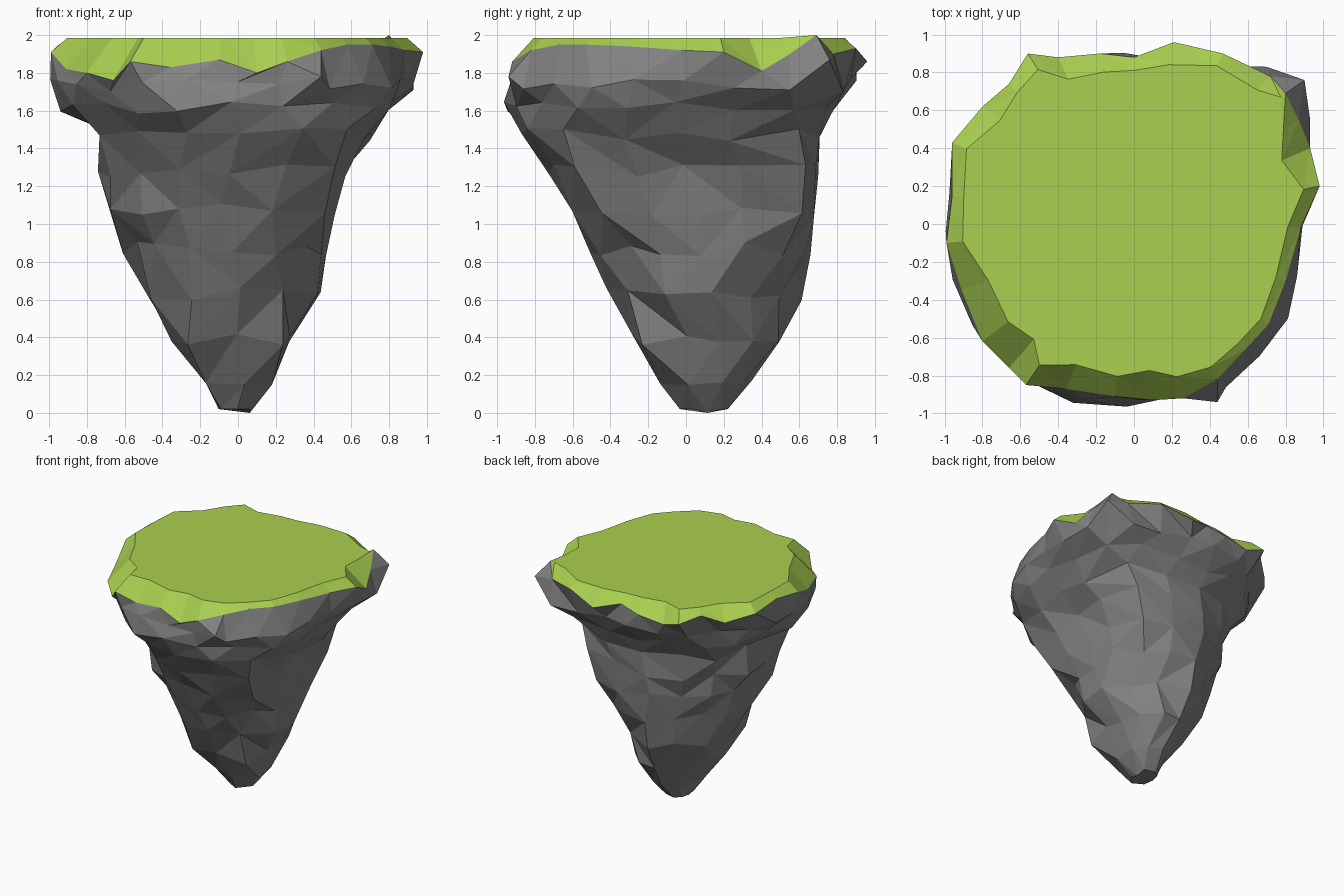
import bpy, bmesh, math, random
from mathutils import Vector

random.seed(4)
if "Cube" in bpy.data.objects:
    bpy.data.objects.remove(bpy.data.objects["Cube"])


def material(name, colour):
    mat = bpy.data.materials.new(name)
    mat.use_nodes = True
    mat.diffuse_color = (*colour, 1)
    node = next(n for n in mat.node_tree.nodes if n.type == "BSDF_PRINCIPLED")
    node.inputs["Base Color"].default_value = (*colour, 1)
    node.inputs["Roughness"].default_value = 0.9
    return mat


def finish(bm, name, mat):
    mesh = bpy.data.meshes.new(name)
    bm.to_mesh(mesh)
    bm.free()
    mesh.materials.append(mat)
    bpy.context.collection.objects.link(bpy.data.objects.new(name, mesh))


def bridge(bm, lower, upper):
    """Zip two rings of (angle, vertex) with different counts into triangles."""
    i = j = 0
    n, m = len(lower), len(upper)
    while i < n or j < m:
        next_low = lower[(i + 1) % n][0] + math.tau * ((i + 1) // n)
        next_up = upper[(j + 1) % m][0] + math.tau * ((j + 1) // m)
        a, b = lower[i % n][1], upper[j % m][1]
        if j >= m or (i < n and next_low <= next_up):
            bm.faces.new((a, lower[(i + 1) % n][1], b))
            i += 1
        else:
            bm.faces.new((a, upper[(j + 1) % m][1], b))
            j += 1


def make_ring(bm, points):
    """Add (angle, point) pairs as vertices, ordered by angle."""
    return [(a, bm.verts.new(p)) for a, p in sorted(points, key=lambda q: q[0])]


def angle_of(p):
    return math.atan2(p.y, p.x) % math.tau


# Ragged rim shared by the grass and the rock
rim = [Vector(p) for p in (
    (.98, .20, 1.91), (.93, .40, 1.81), (.87, .55, 1.90), (.80, .69, 2.0),
    (.72, .78, 1.90), (.47, .90, 1.93), (.21, .96, 1.86), (0, .88, 1.92),
    (-.18, .90, 1.88), (-.40, .88, 1.85), (-.56, .90, 1.90), (-.66, .74, 1.94),
    (-.80, .62, 1.87), (-.96, .43, 1.92), (-.96, .15, 1.94), (-.99, -.10, 1.91),
    (-.91, -.35, 1.82), (-.80, -.62, 1.80), (-.66, -.76, 1.76), (-.57, -.85, 1.86),
    (-.36, -.87, 1.83), (-.10, -.91, 1.87), (.10, -.93, 1.80), (.26, -.92, 1.86),
    (.44, -.82, 1.92), (.58, -.67, 1.95), (.71, -.53, 1.95), (.80, -.30, 1.94),
    (.88, -.02, 1.92))]

# Grass cap: flat top, with a skirt that is wider where the rim droops
TOP = 1.985
bm = bmesh.new()
edge = make_ring(bm, [(angle_of(p), p) for p in rim])
flat = []
for p in rim:
    s = .97 - .75 * max(0, TOP - p.z)
    flat.append((angle_of(p), (p.x * s, p.y * s, TOP)))
flat = make_ring(bm, flat)
bridge(bm, edge, flat)
bm.faces.new([v for _, v in flat])
finish(bm, "grass_cap", material("grass green", (.40, .63, .08)))

# Rock body rows: height, sides, roughness, then the reach from the centre
# line in eight directions, turning from +x through +y
rows = (
    (.02, 8, 0, (.06, .19, .25, .18, .10, .05, .03, .06)),
    (.16, 8, .02, (.18, .28, .47, .25, .17, .28, .13, .18)),
    (.39, 12, .05, (.28, .42, .65, .38, .36, .36, .30, .36)),
    (.63, 12, .06, (.46, .47, .65, .53, .49, .45, .42, .40)),
    (.87, 16, .07, (.49, .61, .68, .60, .61, .55, .54, .48)),
    (1.08, 16, .07, (.52, .78, .70, .67, .70, .69, .62, .72)),
    (1.28, 16, .07, (.58, .86, .71, .70, .75, .74, .75, .85)),
    (1.47, 16, .07, (.70, .91, .71, .75, .76, .85, .87, .92)),
    (1.61, 20, .06, (.83, .96, .80, .86, .92, .95, .95, .94)),
    (1.74, 24, .05, (.90, 1.02, .88, .92, 1.0, 1.0, .95, .96)))


def rock_row(z, sides, rough, reach):
    cx, cy = (reach[0] - reach[4]) / 2, (reach[2] - reach[6]) / 2
    points = []
    for k in range(sides):
        a = (k + random.uniform(0, .2)) / sides * math.tau
        c, s = math.cos(a), math.sin(a)
        # Softened octagon that touches all eight reaches
        total = 0
        for n, h in enumerate(reach):
            u, v = math.cos(n * math.pi / 4), math.sin(n * math.pi / 4)
            total += max(0, (c * u + s * v) / (h - cx * u - cy * v)) ** 10
        # Slanting saw-tooth ledges wind down around the body
        ledge = (a * 5 / math.tau + z * 2.2) % 1
        r = total ** -.1 * (1.03 - rough * (ledge + random.uniform(-.2, .5)))
        dz = random.uniform(-.6, .6) * rough
        points.append((a, (cx + r * c, cy + r * s, z + dz)))
    return points


bm = bmesh.new()
points = [rock_row(*row) for row in rows]
# Bulges that stick out beyond the grass replace the upper points beside them
for bulge in ((.90, .76, 1.87), (.93, .55, 1.71), (.70, .83, 1.70), (.44, -.94, 1.78)):
    angle = angle_of(Vector(bulge))
    points[-1] = [q for q in points[-1]
                  if len(q) == 3 or abs(q[0] - angle) > .12]
    points[-1].append((angle, bulge, "bulge"))
points[-1] = [q[:2] for q in points[-1]]
rings = [make_ring(bm, p) for p in points]
rings[0][0][1].co.z = 0
# Keep the upper row clear of the drooping grass
for a, v in rings[-1]:
    near = min(rim, key=lambda p: (p.xy - v.co.xy).length)
    v.co.z = min(v.co.z, near.z - .06)
rings.append(make_ring(bm, [(angle_of(p), p) for p in rim]))
for low, high in zip(rings, rings[1:]):
    bridge(bm, low, high)
bm.faces.new([v for _, v in reversed(rings[0])])
finish(bm, "rock_body", material("stone grey", (.225, .225, .225)))
